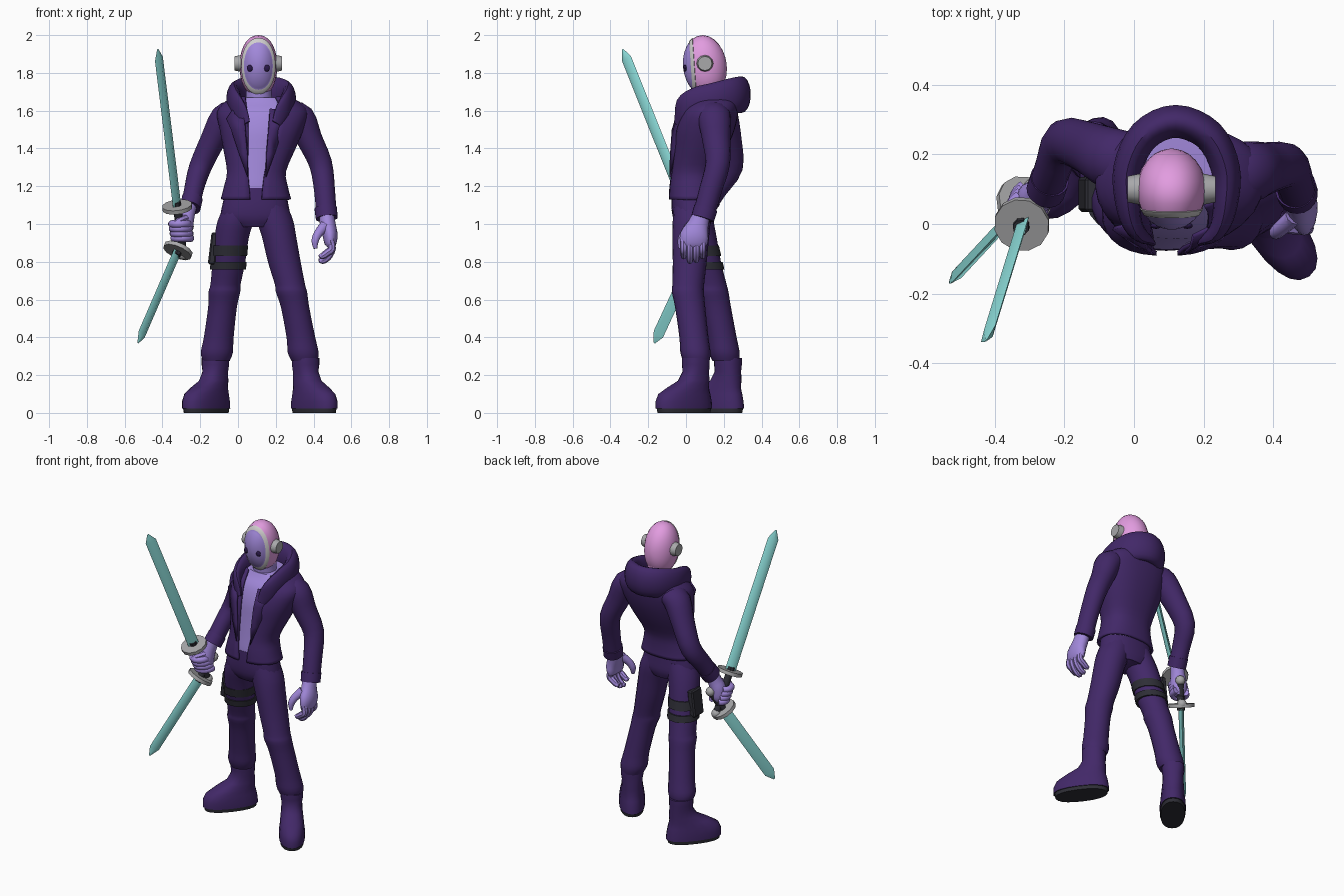
import bpy, bmesh, math
from mathutils import Vector, Matrix


def material(name, r, g, b):
    m = bpy.data.materials.new(name)
    lin = [((c / 255 + 0.055) / 1.055) ** 2.4 for c in (r, g, b)]
    m.diffuse_color = (*lin, 1)
    return m


PURPLE = material("dark purple cloth", 66, 40, 104)
LAVENDER = material("lavender", 161, 136, 218)
PINK = material("pink", 226, 156, 224)
TEAL = material("teal blade", 143, 224, 221)
GREY = material("mid grey", 168, 168, 170)
PALE = material("pale grey", 208, 206, 206)
BLACK = material("charcoal", 46, 46, 54)
EYE = material("deep violet", 42, 24, 72)


def finish(name, bm, mats, angle=40, rule=None):
    bmesh.ops.recalc_face_normals(bm, faces=bm.faces)
    me = bpy.data.meshes.new(name)
    bm.to_mesh(me)
    bm.free()
    for m in mats if isinstance(mats, (list, tuple)) else [mats]:
        me.materials.append(m)
    for p in me.polygons:
        p.use_smooth = True
        if rule:
            p.material_index = rule(p.center)
    me.set_sharp_from_angle(angle=math.radians(angle))
    ob = bpy.data.objects.new(name, me)
    bpy.context.collection.objects.link(ob)
    return ob


def spline(rings, k):
    """Catmull-Rom through the ring tuples, k steps per span."""
    out = []
    for i in range(len(rings) - 1):
        a, b, c, d = (rings[max(0, min(len(rings) - 1, i + j))] for j in (-1, 0, 1, 2))
        for s in range(k):
            t = s / k
            out.append([q + 0.5 * t * (r - p + t * (2*p - 5*q + 4*r - w + t * (3*(q - r) + w - p)))
                        for p, q, r, w in zip(a, b, c, d)])
    return out + [list(rings[-1])]


def loft(name, rings, mats, n=18, e=2.0, k=3, up=None, rot=0, gap=False, angle=40, rule=None):
    """Skin elliptical rings (x, y, z, rx, ry[, half gap]); up makes them follow the path."""
    rings = spline(rings, k)
    bm, rows = bmesh.new(), []
    for i, r in enumerate(rings):
        c, u, v = Vector(r[:3]), Vector((1, 0, 0)), Vector((0, 1, 0))
        if up:
            t = Vector(rings[min(i + 1, len(rings) - 1)][:3]) - Vector(rings[max(i - 1, 0)][:3])
            u = t.cross(Vector(up)).normalized()
            v = u.cross(t).normalized()
        u, v = (Matrix.Rotation(rot, 3, 'Z') @ w for w in (u, v))
        t0 = math.asin((r[5] / r[3]) ** (e / 2)) if gap else 0
        row = []
        for j in range(n + (1 if gap else 0)):
            a = t0 + (2 * math.pi - 2 * t0) * j / n
            s, q = math.sin(a), -math.cos(a)
            s, q = (math.copysign(abs(w) ** (2 / e), w) for w in (s, q))
            row.append(bm.verts.new(c + u * r[3] * s + v * r[4] * q))
        rows.append(row)
    for a, b in zip(rows, rows[1:]):
        for j in range(n):
            m = j + 1 if gap else (j + 1) % n
            bm.faces.new((a[j], a[m], b[m], b[j]))
    if not gap:
        bm.faces.new(rows[0])
        bm.faces.new(rows[-1])
    return finish(name, bm, mats, angle, rule)


def ball(name, loc, size, mat):
    bm = bmesh.new()
    bmesh.ops.create_uvsphere(bm, u_segments=14, v_segments=8, radius=1,
                              matrix=Matrix.Translation(loc) @ Matrix.Diagonal((*size, 1)))
    return finish(name, bm, mat)


def rod(name, a, b, r, mat, n=12, taper=1):
    a, b = Vector(a), Vector(b)
    bm = bmesh.new()
    bmesh.ops.create_cone(bm, cap_ends=True, segments=n, radius1=r, radius2=r * taper, depth=(b - a).length,
                          matrix=Matrix.Translation((a + b) / 2) @ (b - a).to_track_quat('Z', 'Y').to_matrix().to_4x4())
    return finish(name, bm, mat)


# Head: rings around the front-back axis so mask, rim and helmet meet cleanly, then sheared forward at the top
head = []
for deg, s in ((4, 1), (14, 1), (25, 1), (37, 1), (45, 1), (50, 1), (51, 1.04), (61, 1.04), (62, 1),
               (75, 1), (90, 1), (105, 1), (120, 1), (135, 1), (150, 1), (163, 1), (175, 1)):
    a = math.radians(deg)
    head.append((0.108, 0.1 - 0.116 * math.cos(a), 1.836, 0.1 * s * math.sin(a), 0.164 * s * math.sin(a)))
ob = loft("head", head, [LAVENDER, PALE, PINK], n=28, e=2.15, k=1, up=(0, 0, 1),
          rule=lambda c: 0 if c.y < 0.0262 else 1 if c.y < 0.0448 else 2)
for v in ob.data.vertices:
    v.co.y -= (v.co.z - 1.836) * 0.07
loft("neck", [(0.11, 0.14, 1.6, .085, .085), (0.11, 0.125, 1.67, .07, .072), (0.11, 0.125, 1.78, .07, .082)],
     [LAVENDER, PINK], rule=lambda c: 1 if c.y > 0.13 and c.z > 1.69 else 0)
for s in (-1, 1):
    rod("ear_disc", (0.108 + s * 0.08, 0.1, 1.85), (0.108 + s * 0.126, 0.1, 1.85), 0.047, GREY, 12, 0.8)
    ball("eye", (0.108 + s * 0.045, -0.005, 1.825), (0.016, 0.009, 0.018), EYE)

# Torso: shirt inside an open jacket
torso = [(.095, .03, 1.13, .18, .115, .03), (.095, .03, 1.2, .162, .112, .036), (.098, .04, 1.28, .15, .112, .045),
         (.113, .075, 1.4, .185, .135, .06), (.125, .10, 1.5, .215, .15, .07), (.13, .125, 1.59, .235, .145, .08),
         (.128, .145, 1.64, .195, .125, .085), (.12, .15, 1.67, .135, .11, .08)]
loft("shirt", [(x, y, z, rx * .92, ry * .92) for x, y, z, rx, ry, g in torso], LAVENDER, n=24, e=2.4)
jacket = loft("jacket", torso, PURPLE, n=28, e=2.4, gap=True)
mod = jacket.modifiers.new("thickness", 'SOLIDIFY')
mod.thickness, mod.offset = 0.014, 0

# Hood and collar lying round the neck, rising to the back
side = [(.04, -.045, 1.53, .012, .03), (.0, -.01, 1.615, .026, .06), (-.018, .06, 1.645, .036, .08),
        (-.018, .16, 1.66, .042, .09), (.03, .255, 1.68, .046, .095)]
loft("hood", side + [(.12, .295, 1.685, .048, .097)] + [(.245 - x, y, z, a, b) for x, y, z, a, b in reversed(side)],
     PURPLE, k=4, up=(0, 0, 1))
loft("hood_base", [(.12, .16, 1.6, .2, .13), (.12, .17, 1.65, .15, .13), (.12, .17, 1.67, .13, .12)], PURPLE)

# Lapels
for s in (-1, 1):
    bm = bmesh.new()
    pts = [(.07, -.035, 1.61), (.13, -.005, 1.6), (.16, -.012, 1.555), (.135, -.03, 1.5), (.095, -.06, 1.38),
           (.048, -.083, 1.25), (.05, -.08, 1.36), (.062, -.07, 1.5)]
    vs = [bm.verts.new((.1 + s * x, y, z)) for x, y, z in pts]
    for q in ((0, 1, 2, 3, 7), (7, 3, 4, 6), (6, 4, 5)):
        bm.faces.new([vs[i] for i in q])
    m = finish("lapel", bm, PURPLE).modifiers.new("thickness", 'SOLIDIFY')
    m.thickness, m.offset = 0.012, 0

# Sleeves with cuffs
loft("left_sleeve", [(.27, .14, 1.585, .065, .085), (.33, .15, 1.56, .078, .088), (.378, .16, 1.45, .069, .075),
                     (.437, .168, 1.32, .062, .065), (.458, .13, 1.18, .056, .06), (.469, .09, 1.035, .055, .058)],
     PURPLE, up=(0, 1, 0))
loft("right_sleeve", [(-.02, .18, 1.585, .065, .085), (-.07, .19, 1.56, .078, .088), (-.135, .22, 1.44, .067, .075),
                      (-.2, .235, 1.3, .06, .066), (-.232, .165, 1.19, .052, .058), (-.252, .1, 1.09, .052, .055)],
     PURPLE, up=(0, 1, 0))
loft("left_cuff", [(.464, .105, 1.085, .06, .063), (.47, .088, 1.03, .059, .062)], PURPLE, k=1, up=(0, 1, 0))
loft("right_cuff", [(-.242, .13, 1.135, .056, .06), (-.254, .095, 1.085, .056, .059)], PURPLE, k=1, up=(0, 1, 0))

# Open hand
loft("left_hand", [(.468, .085, 1.06, .04, .045), (.475, .065, 1.0, .042, .055), (.488, .045, .94, .04, .075),
                   (.488, .04, .89, .03, .07), (.483, .04, .875, .015, .05)], LAVENDER, up=(0, 1, 0))
for i, low in enumerate((.83, .805, .81, .83)):
    y = -.012 + i * .033
    loft("left_finger", [(.49, y, .92, .02, .019), (.497, y, .87, .021, .02), (.475, y, low + .02, .02, .019),
                         (.445, y, low, .017, .016), (.432, y, low + .01, .008, .008)], LAVENDER, n=8, up=(0, 1, 0))
loft("left_thumb", [(.46, .02, .99, .03, .025), (.425, -.01, .95, .024, .022), (.408, -.025, .91, .02, .02),
                    (.41, -.03, .87, .01, .01)], LAVENDER, n=10, up=(0, 1, 0))

# Gripping hand
loft("right_hand", [(-.252, .1, 1.11, .038, .042), (-.27, .085, 1.05, .042, .045), (-.285, .075, 1.0, .05, .05),
                    (-.29, .075, .94, .045, .045), (-.288, .08, .905, .02, .02)], LAVENDER, up=(0, 1, 0))
for i in range(4):
    z = 1.0 - .025 * i
    hx, hy = -.312 + .004 * i, .034 + .01 * i
    loft("right_finger", [(hx + dx, hy + dy, z, .019, .02) for dx, dy in
                          ((.05, .03), (.042, -.012), (.005, -.038), (-.032, -.02), (-.038, .02), (-.015, .045))],
         LAVENDER, n=10, up=(0, 0, 1))
loft("right_thumb", [(-.27, .06, 1.03, .024, .024), (-.31, .005, 1.015, .021, .021), (-.335, .0, 1.0, .012, .012)],
     LAVENDER, n=8, up=(0, 1, 0))


# Two swords: guard, handle, pommel and diamond-section blade
def sword(base, tip, grip):
    base, tip = Vector(base), Vector(tip)
    d = (tip - base).normalized()
    view = Vector((.5, .75, -.4))
    w = (view - d * view.dot(d)).normalized()
    t = d.cross(w)
    bm = bmesh.new()
    rows = [[bm.verts.new(p + q) for q in (w * .034 * s, t * .016 * s, -w * .034 * s, -t * .016 * s)]
            for p, s in ((base, 1), (tip - d * .055, 1), (tip, .15))]
    for a, b in zip(rows, rows[1:]):
        for j in range(4):
            bm.faces.new((a[j], a[(j + 1) % 4], b[(j + 1) % 4], b[j]))
    bm.faces.new(rows[0])
    bm.faces.new(rows[-1])
    finish("blade", bm, TEAL, 60)
    rod("guard", base - d * .011, base + d * .011, .08, GREY, 12)
    rod("blade_collar", base, base + d * .03, .024, BLACK, 8)
    rod("handle", base, base - d * grip, .022, BLACK, 10)
    ball("pommel", base - d * grip, (.03, .03, .03), GREY)


sword((-.322, 0, 1.09), (-.425, -.335, 1.925), .27)
sword((-.318, .06, .86), (-.53, -.168, .37), .15)

# Hips and trousers
loft("hips", [(.095, .03, 1.19, .155, .105), (.092, .03, 1.1, .175, .107), (.092, .035, 1.03, .18, .103),
              (.092, .04, .985, .11, .085)], PURPLE, n=24, e=2.3)
loft("left_leg", [(.17, .03, 1.1, .09, .095), (.195, .03, 1.02, .098, .1), (.218, .025, .93, .092, .097),
                  (.245, .02, .8, .088, .09), (.275, .012, .68, .081, .084), (.283, .01, .64, .084, .085),
                  (.302, .022, .56, .076, .08), (.333, .042, .4, .077, .077), (.345, .05, .32, .083, .08),
                  (.352, .055, .275, .07, .07)], PURPLE)
loft("right_leg", [(.02, .035, 1.1, .09, .095), (-.01, .045, 1.02, .098, .1), (-.033, .065, .93, .092, .097),
                   (-.048, .095, .8, .088, .09), (-.066, .13, .68, .081, .085), (-.072, .138, .64, .085, .087),
                   (-.082, .158, .56, .077, .08), (-.102, .19, .4, .08, .078), (-.112, .203, .32, .086, .081),
                   (-.115, .21, .275, .072, .07)], PURPLE)

# Boots with dark soles: stacked ovals sliding along the foot direction
PROFILE = ((0, .078, .16, .072), (.022, .078, .165, .075), (.023, .078, .172, .078), (.06, .08, .17, .079),
           (.1, .075, .157, .074), (.135, .05, .122, .07), (.17, .014, .088, .065), (.22, 0, .07, .062),
           (.255, 0, .072, .068), (.29, 0, .072, .068))
for name, ax, ay, dx, dy in (("left_boot", .358, .052, .58, -.81), ("right_boot", -.12, .222, -.62, -.78)):
    loft(name, [(ax + dx * o, ay + dy * o, z, w, l) for z, o, l, w in PROFILE], [PURPLE, BLACK], n=20, e=2.3, k=1,
         rot=math.atan2(dx, -dy), rule=lambda c: 1 if c.z < .0227 else 0)

# Thigh straps and pouch
for z0, z1 in ((.83, .885), (.76, .8)):
    loft("thigh_strap", [(-.038 - (.93 - z) * .09, .065 + (.93 - z) * .23, z, .097, .099) for z in (z0, z1)],
         BLACK, k=1)
bm = bmesh.new()
bmesh.ops.create_cube(bm, size=1, matrix=Matrix.Translation((-.13, .085, .87)) @ Matrix.Rotation(.12, 4, 'Y')
                      @ Matrix.Diagonal((.04, .1, .17, 1)))
bmesh.ops.bevel(bm, geom=bm.edges[:], offset=.008, segments=1, affect='EDGES')
finish("thigh_pouch", bm, BLACK, 30)
